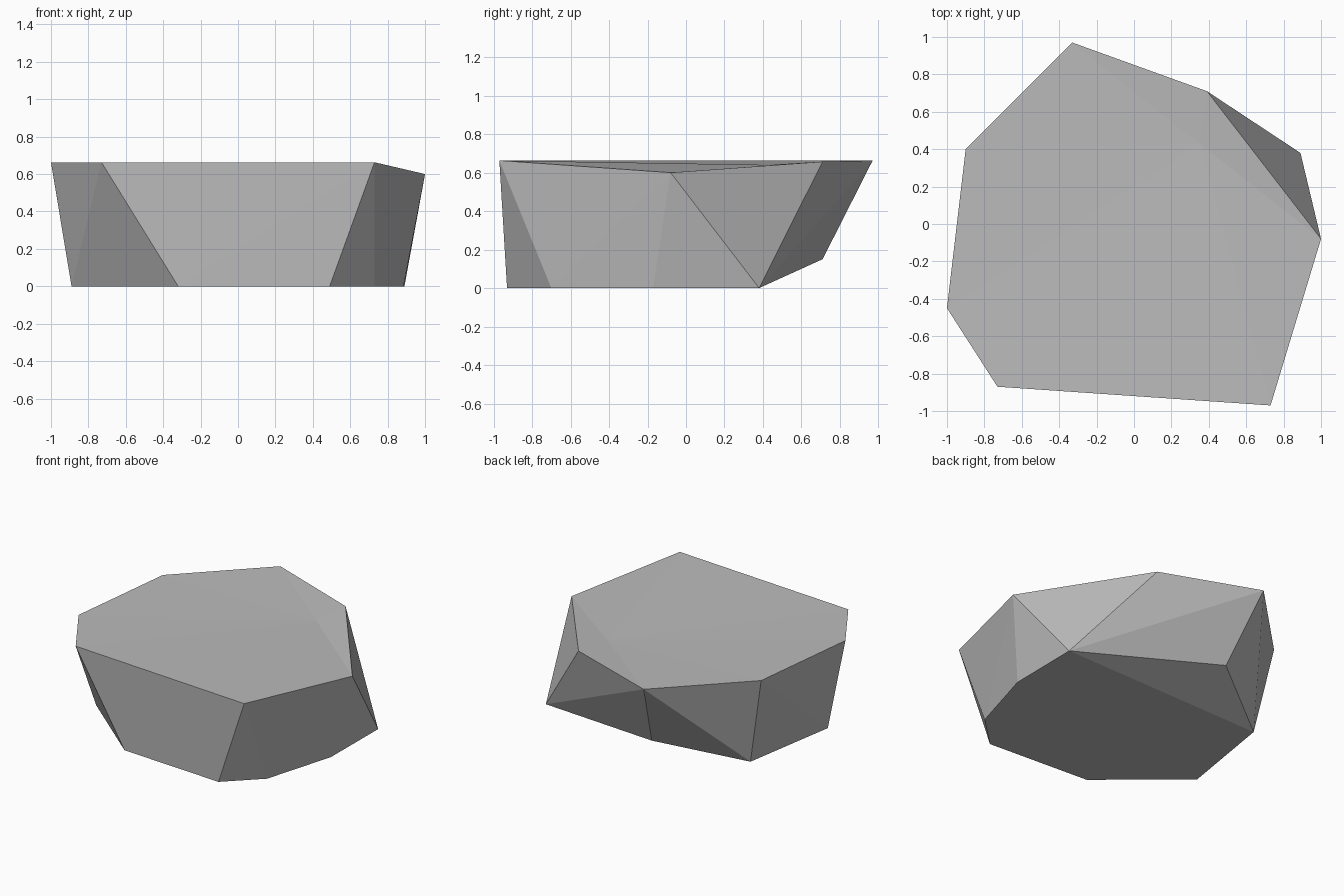
import bpy
import bmesh

old = bpy.data.objects.get("Cube")
if old:
    bpy.data.objects.remove(old, do_unlink=True)

# Stone colour
stone = bpy.data.materials.new("stone_grey")
stone.use_nodes = True
grey = (0.5, 0.5, 0.5, 1)
stone.diffuse_color = grey
stone.node_tree.nodes["Principled BSDF"].inputs["Base Color"].default_value = grey

# Upper rim and smaller footprint, each counter-clockwise
rim = [(-.33, .97, .663), (-.90, .40, .663), (-1, -.45, .663), (-.73, -.87, .663),
       (.73, -.97, .663), (1, -.08, .60), (.39, .71, .657)]
base = [(-.215, .71, .15), (-.77, .34, 0), (-.89, -.40, 0), (-.32, -.88, 0),
        (.49, -.93, 0), (.73, -.70, 0), (.885, -.17, 0), (.89, .38, 0)]

# Faceted flanks and underside
bm = bmesh.new()
rim_verts = [bm.verts.new(p) for p in rim]
for p in base:
    bm.verts.new(p)
bmesh.ops.convex_hull(bm, input=bm.verts[:])

# Shallow dished top, fanned around a low point
top = [f for f in bm.faces if all(v in rim_verts for v in f.verts)]
bmesh.ops.delete(bm, geom=top, context='FACES')
dip = bm.verts.new((.35, .43, .64))
for a, b in zip(rim_verts, rim_verts[1:] + rim_verts[:1]):
    bm.faces.new((a, b, dip))
bmesh.ops.recalc_face_normals(bm, faces=bm.faces[:])

mesh = bpy.data.meshes.new("rock")
bm.to_mesh(mesh)
bm.free()
mesh.materials.append(stone)
rock = bpy.data.objects.new("rock", mesh)
bpy.context.collection.objects.link(rock)
